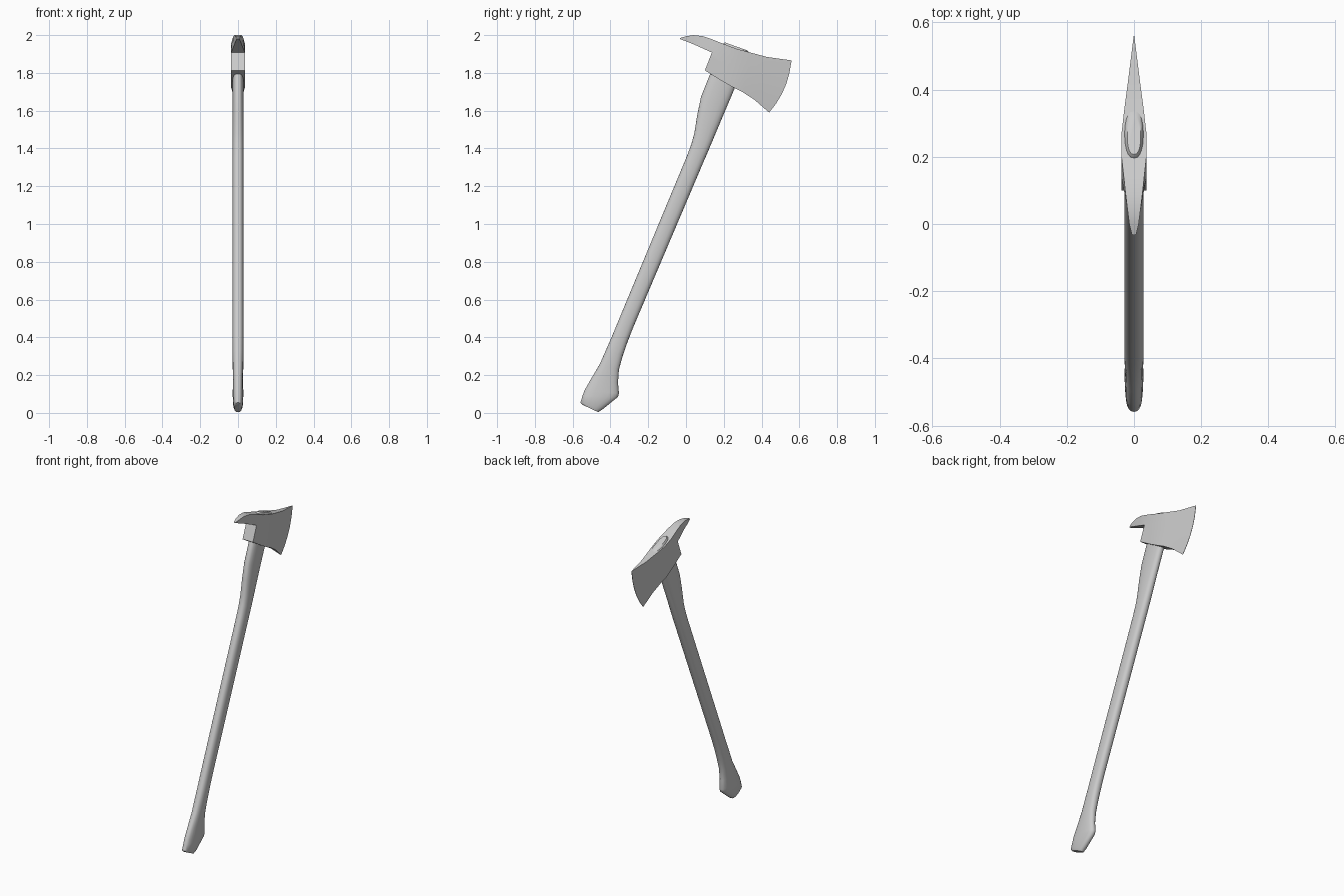
import bpy, bmesh, math
from mathutils import Vector

if "Cube" in bpy.data.objects:
    bpy.data.objects.remove(bpy.data.objects["Cube"])


def loft(name, rings, angle):
    """Skin a list of equal-length point rings, cap both ends, smooth by angle."""
    bm = bmesh.new()
    loops = [[bm.verts.new(p) for p in ring] for ring in rings]
    n = len(loops[0])
    for a, b in zip(loops, loops[1:]):
        for i in range(n):
            j = (i + 1) % n
            bm.faces.new((a[i], a[j], b[j], b[i]))
    bm.faces.new(loops[0])
    bm.faces.new(loops[-1])
    bmesh.ops.remove_doubles(bm, verts=bm.verts, dist=0.0003)
    bmesh.ops.dissolve_degenerate(bm, edges=bm.edges, dist=0.0002)
    bmesh.ops.recalc_face_normals(bm, faces=bm.faces)
    mesh = bpy.data.meshes.new(name)
    bm.to_mesh(mesh)
    bm.free()
    obj = bpy.data.objects.new(name, mesh)
    bpy.context.collection.objects.link(obj)
    bpy.ops.object.select_all(action='DESELECT')
    obj.select_set(True)
    bpy.context.view_layer.objects.active = obj
    bpy.ops.object.shade_smooth_by_angle(angle=math.radians(angle))
    return obj


def oval(back, front, w, sides=20):
    """Rounded section between a back and a front (y, z) point, half width w."""
    b, f = Vector((0, *back)), Vector((0, *front))
    mid, half = (b + f) / 2, (f - b) / 2
    ring = []
    for i in range(sides):
        t = math.tau * i / sides
        c, s = math.cos(t), math.sin(t)
        c, s = (math.copysign(abs(v) ** 0.8, v) for v in (c, s))
        ring.append(mid + half * c + Vector((w * s, 0, 0)))
    return ring


# Handle: back point, front point, half width, from knob to eye
handle = [
    ((-.550, .044), (-.465, .004), .019),
    ((-.559, .054), (-.440, .020), .025),
    ((-.548, .090), (-.360, .085), .028),
    ((-.537, .120), (-.355, .103), .028),
    ((-.500, .185), (-.360, .160), .027),
    ((-.457, .257), (-.355, .230), .028),
    ((-.425, .330), (-.334, .305), .029),
    ((-.392, .405), (-.308, .380), .029),
    ((-.355, .495), (-.275, .463), .029),
    ((.005, 1.360), (.089, 1.320), .029),
    ((.029, 1.425), (.115, 1.380), .029),
    ((.044, 1.480), (.136, 1.430), .029),
    ((.060, 1.580), (.178, 1.530), .029),
    ((.080, 1.675), (.212, 1.610), .029),
    ((.130, 1.800), (.267, 1.740), .029),
    ((.192, 1.952), (.339, 1.906), .028),
    ((.207, 1.961), (.324, 1.919), .020),
]
loft("handle", [oval(*s) for s in handle], 50)


def head_ring(top, mid, low, w_top, w_mid, bulge=0.0):
    """Mirrored section: top, shoulder, then a (bulged) side down to the bottom."""
    t, m, l = Vector(top), Vector(mid), Vector(low)
    out = Vector((1, -.4)).normalized()
    side = [(t, w_top)]
    for k in range(5):
        u = k / 4
        side.append((m.lerp(l, u) + out * bulge * 4 * u * (1 - u), w_mid))
    right = [Vector((w, *p)) for p, w in side]
    left = [Vector((-w, *p)) for p, w in reversed(side)]
    return right + left


# Axe head: pick spike first (no lower side), then poll, eye and blade
pick = [
    ((-.033, 1.984), (-.033, 1.980), .006, .006),
    ((.000, 1.994), (.000, 1.967), .014, .013),
    ((.040, 2.000), (.045, 1.949), .019, .019),
    ((.090, 1.994), (.090, 1.929), .025, .028),
    ((.137, 1.978), (.137, 1.908), .030, .037),
]
body = [
    ((.137, 1.978), (.137, 1.908), (.100, 1.813), .030, .037, 0),
    ((.200, 1.953), (.190, 1.890), (.190, 1.757), .037, .037, 0),
    ((.270, 1.927), (.265, 1.868), (.250, 1.723), .037, .037, 0),
    ((.340, 1.908), (.335, 1.850), (.300, 1.698), .029, .029, .003),
    ((.430, 1.884), (.425, 1.825), (.362, 1.658), .017, .017, .008),
    ((.559, 1.866), (.547, 1.797), (.440, 1.590), .001, .001, .015),
]
rings = [head_ring(t, m, m, a, b) for t, m, a, b in pick]
rings += [head_ring(*s) for s in body]
loft("axe_head", rings, 30)
